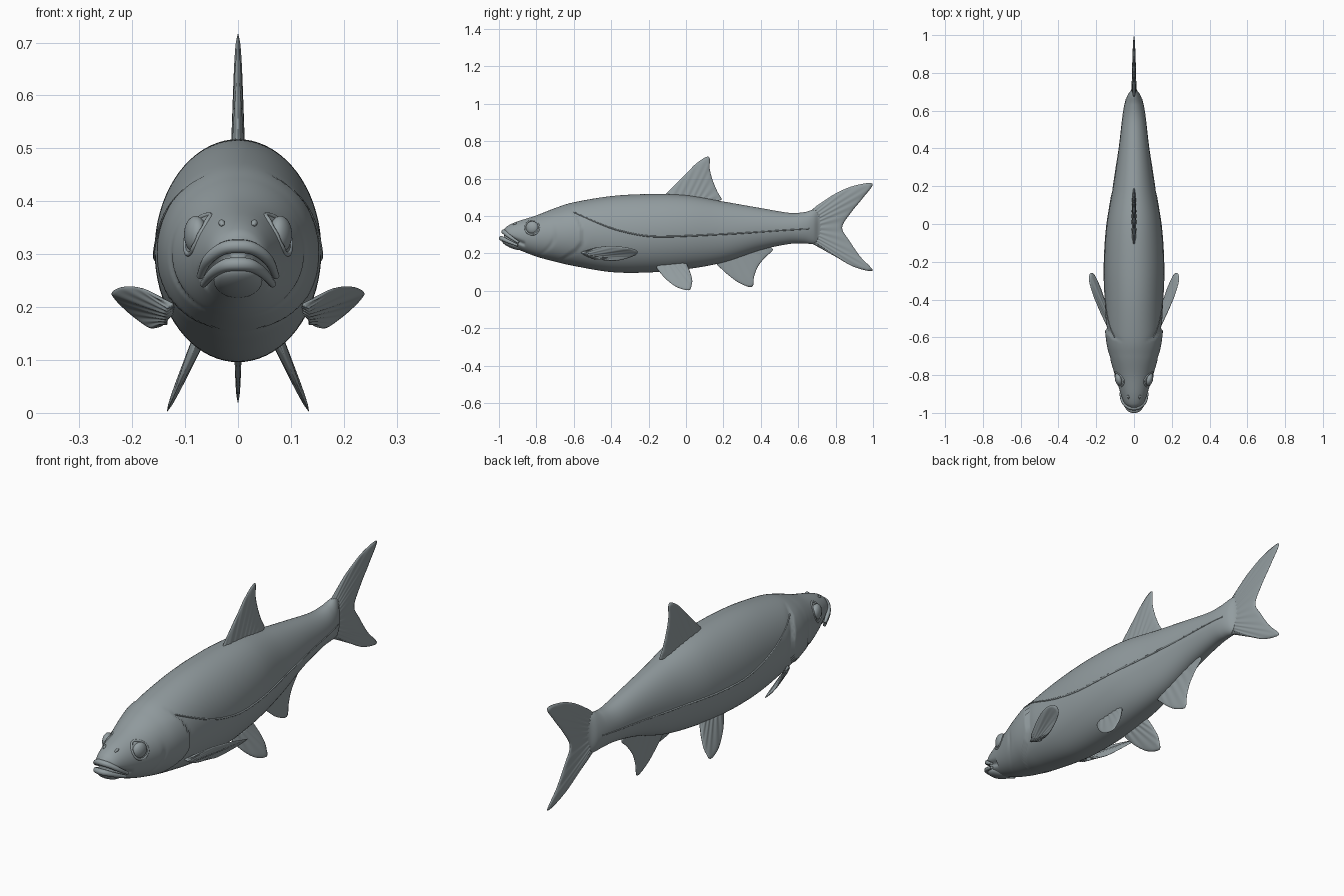
import bpy
import bmesh
from math import sin, cos, pi, sqrt, exp
from mathutils import Vector, Matrix

if "Cube" in bpy.data.objects:
    bpy.data.objects.remove(bpy.data.objects["Cube"], do_unlink=True)

skin = bpy.data.materials.new("grey_skin")
skin.use_nodes = True
COLOUR = (0.29, 0.335, 0.35, 1)
skin.diffuse_color = COLOUR
for node in skin.node_tree.nodes:
    if node.type == "BSDF_PRINCIPLED":
        node.inputs["Base Color"].default_value = COLOUR
        node.inputs["Roughness"].default_value = 0.6


def spline(points, count):
    """Smooth curve through the points, resampled evenly by index."""
    pts = [Vector(p) for p in points]
    pts = [pts[0] * 2 - pts[1]] + pts + [pts[-1] * 2 - pts[-2]]
    spans = len(pts) - 3
    out = []
    for i in range(count):
        s = i / (count - 1) * spans
        k = min(int(s), spans - 1)
        t = s - k
        a, b, c, d = pts[k:k + 4]
        out.append(b + (c - a) * (t / 2) + (a * 2 - b * 5 + c * 4 - d) * (t * t / 2)
                   + (b * 3 - a - c * 3 + d) * (t ** 3 / 2))
    return out


def finish(bm, name, mirrored=False):
    bmesh.ops.recalc_face_normals(bm, faces=bm.faces)
    mesh = bpy.data.meshes.new(name)
    bm.to_mesh(mesh)
    bm.free()
    mesh.materials.append(skin)
    mesh.shade_smooth()
    obj = bpy.data.objects.new(name, mesh)
    bpy.context.collection.objects.link(obj)
    if mirrored:
        obj.modifiers.new("Mirror", "MIRROR")
    return obj


def tube(name, points, radius, taper=0.5):
    """Round strip along a path, thinner at both ends."""
    path = spline(points, 40)
    curve = bpy.data.curves.new(name, "CURVE")
    curve.dimensions = "3D"
    curve.bevel_depth = radius
    curve.bevel_resolution = 3
    curve.use_fill_caps = True
    strip = curve.splines.new("POLY")
    strip.points.add(len(path) - 1)
    for i, (point, p) in enumerate(zip(strip.points, path)):
        point.co = (*p, 1)
        point.radius = taper + (1 - taper) * sin(pi * i / (len(path) - 1))
    strip.use_smooth = True
    curve.materials.append(skin)
    bpy.context.collection.objects.link(bpy.data.objects.new(name, curve))


def fin(name, base, margin, thick, rays, mirrored=False):
    """Fin membrane whose rays fan from a base line to an outer margin."""
    across, along = rays * 6, 14
    root, edge = spline(base, across + 1), spline(margin, across + 1)
    bm = bmesh.new()
    grid = [[bm.verts.new(a.lerp(b, j / along)) for j in range(along + 1)]
            for a, b in zip(root, edge)]
    sheets = []
    for side in (1, -1):
        rows = []
        for i, row in enumerate(grid):
            u, new = i / across, []
            for j, vert in enumerate(row):
                v = j / along
                ga = grid[min(i + 1, across)][j].co - grid[max(i - 1, 0)][j].co
                gb = row[min(j + 1, along)].co - row[max(j - 1, 0)].co
                normal = ga.cross(gb).normalized()
                rim = sqrt(max(0, 1 - abs(2 * u - 1) ** 6)) * sqrt(1 - v ** 8)
                half = thick * (1 - 0.6 * v) * rim * (0.88 + 0.12 * cos(2 * pi * rays * u))
                new.append(bm.verts.new(vert.co + normal * side * (half + 0.0004)))
            rows.append(new)
        sheets.append(rows)
    bmesh.ops.delete(bm, geom=[v for row in grid for v in row], context="VERTS")
    for rows in sheets:
        for i in range(across):
            for j in range(along):
                bm.faces.new((rows[i][j], rows[i + 1][j], rows[i + 1][j + 1], rows[i][j + 1]))
    # close the rim between the two sheets
    ring = ([(i, 0) for i in range(across)] + [(across, j) for j in range(along)]
            + [(i, along) for i in range(across, 0, -1)] + [(0, j) for j in range(along, 0, -1)])
    for (i, j), (k, m) in zip(ring, ring[1:] + ring[:1]):
        bm.faces.new((sheets[0][i][j], sheets[0][k][m], sheets[1][k][m], sheets[1][i][j]))
    finish(bm, name, mirrored)


def upright(pairs):
    return [(0, y, z) for y, z in pairs]


# Body stations: y, top, bottom, half width
STATIONS = [(-.972, .33, .272, .026), (-.95, .349, .25, .05), (-.9, .371, .222, .07),
            (-.8, .403, .183, .1), (-.7, .442, .156, .126), (-.6, .473, .133, .143),
            (-.4, .506, .1, .154), (-.2, .517, .098, .157), (0, .511, .115, .143),
            (.2, .477, .152, .109), (.4, .442, .218, .08), (.55, .417, .25, .062),
            (.63, .42, .253, .05), (.68, .433, .25, .035), (.71, .43, .26, .015),
            (.74, .41, .28, .004)]
rings = spline(STATIONS, 240)


def half_width(y, z):
    """Half width of the body at a given length and height."""
    ring = min(rings, key=lambda r: abs(r[0] - y))
    mid, tall = (ring[1] + ring[2]) / 2, (ring[1] - ring[2]) / 2
    return ring[3] * sqrt(max(0, 1 - ((z - mid) / tall) ** 2))


def gill_edge(z):
    return -.555 - (3 if z > .29 else 8) * (z - .29) ** 2


def relief(y, z):
    """Gill cover step, cheek crease and mouth crease, as sideways swelling."""
    swell = 0
    edge = gill_edge(z)
    if y < edge and z < .45:
        swell += .008 * max(0, 1 - (edge - y) / .28) * min(1, (.45 - z) / .04)
    elif z < .45:
        swell -= .004 * exp(-((y - edge) / .025) ** 2)
    swell -= .005 * exp(-((y - edge + .15) / .012) ** 2) * exp(-((z - .25) / .07) ** 2)
    if y < -.86:
        swell -= .014 * exp(-((z - .298 + .42 * (y + .98)) / .01) ** 2)
    return swell


# Body
SEG = 72
bm = bmesh.new()
loops = []
for y, top, bottom, wide in rings:
    loop = []
    for k in range(SEG):
        a = 2 * pi * k / SEG
        z = (top + bottom) / 2 + (top - bottom) / 2 * sin(a)
        x = cos(a) * (wide + relief(y, z))
        loop.append(bm.verts.new((x, y, z)))
    loops.append(loop)
for a, b in zip(loops, loops[1:]):
    for k in range(SEG):
        n = (k + 1) % SEG
        bm.faces.new((a[k], a[n], b[n], b[k]))
bm.faces.new(loops[0])
bm.faces.new(loops[-1])
finish(bm, "body")

# Lips
tube("upper_lip", [(-.072, -.895, .258), (-.058, -.94, .288), (-.03, -.967, .31), (0, -.974, .315),
                   (.03, -.967, .31), (.058, -.94, .288), (.072, -.895, .258)], .013)
tube("lower_lip", [(-.066, -.9, .243), (-.048, -.95, .264), (-.026, -.98, .278), (0, -.988, .281),
                   (.026, -.98, .278), (.048, -.95, .264), (.066, -.9, .243)], .013)

# Chin under the lower lip
bm = bmesh.new()
bmesh.ops.create_uvsphere(bm, u_segments=32, v_segments=16, radius=1,
                          matrix=Matrix.Translation((0, -.925, .25)) @ Matrix.Rotation(-.38, 4, "X")
                          @ Matrix.Diagonal((.046, .066, .024, 1)))
finish(bm, "chin")

# Eyes
bm = bmesh.new()
eye_x = half_width(-.82, .337)
bmesh.ops.create_uvsphere(bm, u_segments=32, v_segments=20, radius=.035,
                          matrix=Matrix.Translation((eye_x - .006, -.822, .337))
                          @ Matrix.Rotation(-.25, 4, "Z") @ Matrix.Diagonal((.6, 1, 1, 1)))
finish(bm, "eye", mirrored=True)

for side, label in ((1, "left"), (-1, "right")):
    # Rim around the eye
    rim = []
    for k in range(17):
        y, z = -.822 + .037 * cos(k * pi / 8), .337 + .037 * sin(k * pi / 8)
        rim.append((side * (half_width(y, z) - .001), y, z))
    tube(label + "_eye_rim", rim, .005, taper=1)
    # Nostril
    tube(label + "_nostril", [(side * .028, -.925, .353), (side * .031, -.915, .359),
                              (side * .032, -.905, .361)], .006)
    # Lateral line along the flank
    path = [(-.6, .42), (-.5, .375), (-.4, .335), (-.3, .308), (-.2, .292), (-.1, .29), (0, .293),
            (.15, .3), (.3, .308), (.5, .322), (.66, .332)]
    flank = spline([(y, z, 0) for y, z in path], 40)
    tube(label + "_lateral_line", [(side * (half_width(p.x, p.y) - .001), p.x, p.y) for p in flank],
         .0045, taper=.7)

# Fins on the middle plane
fin("dorsal_fin", upright([(-.12, .5), (0, .495), (.08, .48), (.13, .475)]),
    upright([(-.1, .527), (-.01, .615), (.06, .685), (.122, .716), (.127, .65), (.143, .59),
             (.168, .53), (.19, .487), (.15, .485)]), .013, 9)
fin("tail_fin", upright([(.64, .405), (.66, .37), (.67, .335), (.66, .3), (.64, .268)]),
    upright([(.7, .456), (.8, .52), (.9, .562), (.998, .572), (.945, .495), (.88, .415), (.835, .338),
             (.872, .27), (.93, .185), (.998, .108), (.9, .127), (.8, .182), (.7, .238)]), .014, 14)
fin("anal_fin", upright([(.15, .16), (.25, .19), (.35, .225), (.44, .25)]),
    upright([(.17, .135), (.225, .085), (.285, .042), (.352, .02), (.364, .075), (.385, .13),
             (.425, .18), (.463, .215), (.455, .235)]), .009, 8)


# Paired fins
def splayed(pairs):
    return [(.078 + (.13 - z) * .44, y, z) for y, z in pairs]


fin("pelvic_fin", splayed([(-.16, .135), (-.1, .14), (-.05, .145), (0, .15)]),
    splayed([(-.155, .118), (-.11, .065), (-.05, .02), (.015, .003), (.03, .03), (.033, .06),
             (.022, .1), (.01, .13)]), .012, 6, mirrored=True)
fin("pectoral_fin", [(.125, -.56, .205), (.128, -.54, .193), (.13, -.51, .18), (.135, -.47, .172)],
    [(.15, -.53, .215), (.185, -.45, .236), (.218, -.37, .238), (.238, -.3, .228), (.232, -.262, .214),
     (.21, -.268, .192), (.185, -.32, .172), (.165, -.38, .16), (.147, -.44, .163)],
    .009, 8, mirrored=True)
